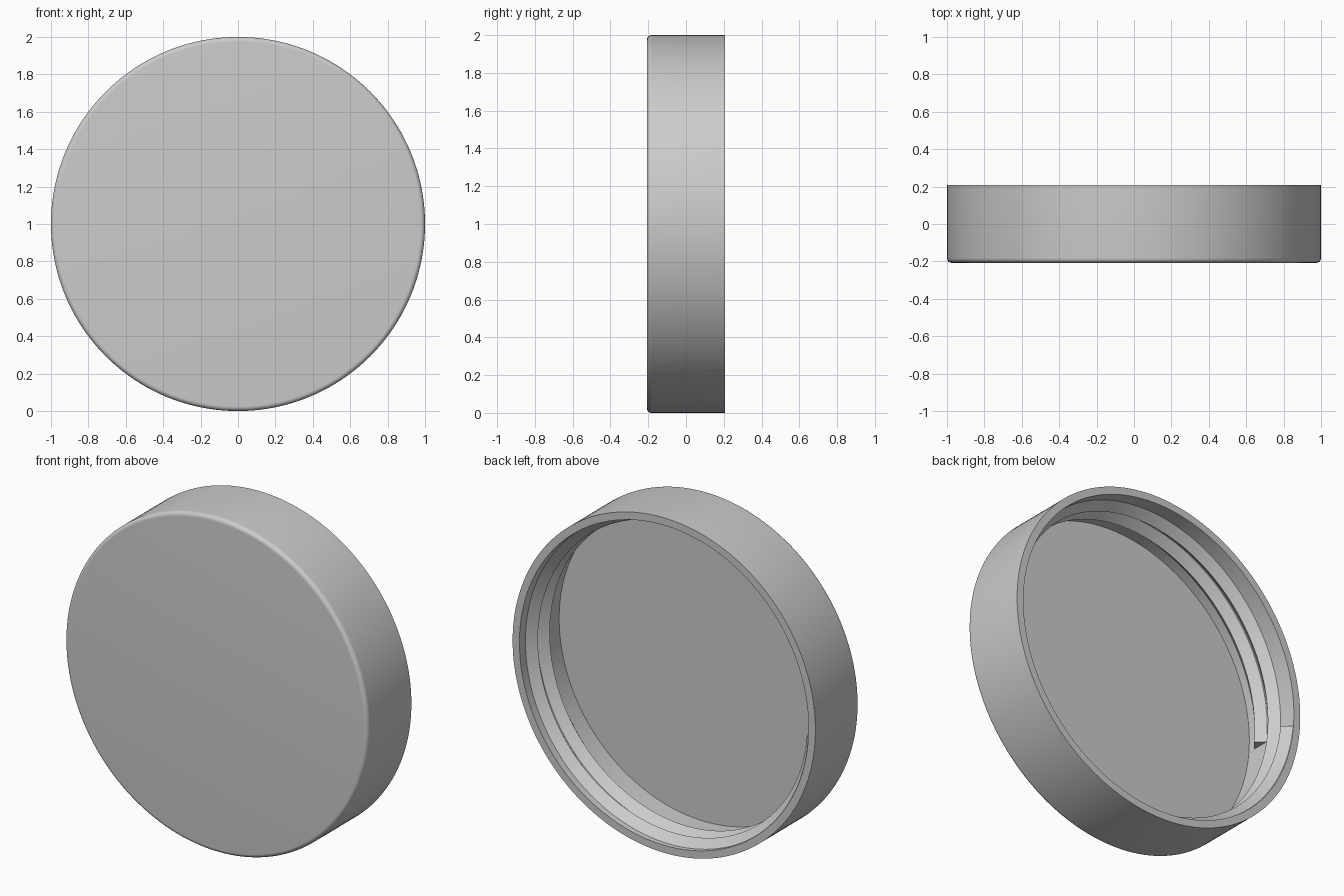
import bpy, bmesh
from math import cos, sin, pi, radians
from mathutils import Matrix, Vector

cube = bpy.data.objects.get("Cube")
if cube:
    bpy.data.objects.remove(cube, do_unlink=True)

grey = bpy.data.materials.new("plain_grey")
grey.use_nodes = True
grey.diffuse_color = (0.6, 0.6, 0.6, 1)
grey.node_tree.nodes["Principled BSDF"].inputs["Base Color"].default_value = (0.6, 0.6, 0.6, 1)

HALF = 0.2075      # half of the cap depth
INNER = 0.955      # inside radius of the wall
FLOOR = -HALF + 0.04
ROUND = 0.025      # rounded front edge


def finish(bm, name):
    bmesh.ops.recalc_face_normals(bm, faces=bm.faces)
    mesh = bpy.data.meshes.new(name)
    bm.to_mesh(mesh)
    bm.free()
    mesh.materials.append(grey)
    obj = bpy.data.objects.new(name, mesh)
    bpy.context.collection.objects.link(obj)
    bpy.ops.object.select_all(action='DESELECT')
    obj.select_set(True)
    bpy.context.view_layer.objects.active = obj
    bpy.ops.object.shade_smooth_by_angle(angle=radians(30))
    return obj


# Cap shell: profile of (radius, depth) turned around the y axis
profile = [(0, -HALF)]
for i in range(9):
    a = pi / 2 * i / 8
    profile.append((1 - ROUND + ROUND * sin(a), -HALF + ROUND - ROUND * cos(a)))
profile += [(1, HALF), (INNER, HALF), (INNER, FLOOR), (0, FLOOR)]

bm = bmesh.new()
verts = [bm.verts.new((r, y, 1)) for r, y in profile]
edges = [bm.edges.new(pair) for pair in zip(verts, verts[1:])]
bmesh.ops.spin(bm, geom=verts + edges, cent=(0, 0, 1), axis=(0, 1, 0),
               angle=2 * pi, steps=160, use_duplicate=False)
bmesh.ops.remove_doubles(bm, verts=bm.verts, dist=0.0001)
finish(bm, "cap_shell")

# Inner screw thread: triangular section swept along two turns of a helix
TURNS, STEPS = 2, 320
START = radians(184.5)
DEEP, SHALLOW = -0.07, 0.153
WIDTH = 0.054
section = [(INNER + 0.002, -WIDTH), (0.909, 0), (INNER + 0.002, WIDTH)]

bm = bmesh.new()
rings = []
for i in range(STEPS + 1):
    t = i / STEPS
    a = START - 2 * pi * TURNS * t
    y = DEEP + (SHALLOW - DEEP) * t
    rings.append([bm.verts.new((r * cos(a), y + dy, 1 + r * sin(a))) for r, dy in section])
for one, two in zip(rings, rings[1:]):
    for k in range(3):
        n = (k + 1) % 3
        bm.faces.new((one[k], one[n], two[n], two[k]))
bm.faces.new(rings[0])
bm.faces.new(rings[-1])
finish(bm, "screw_thread")
